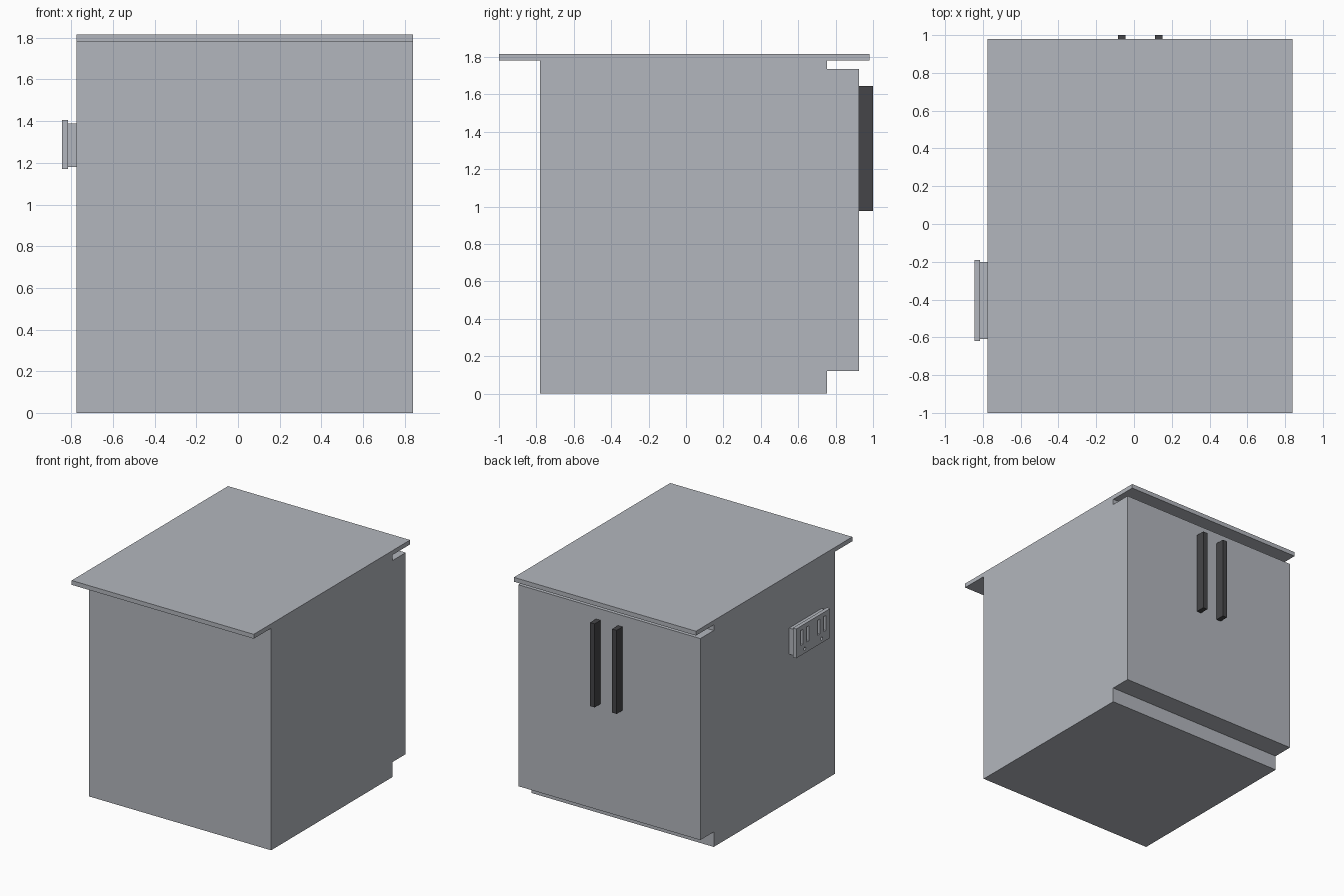
import bpy
import bmesh
from mathutils import Matrix, Vector

default = bpy.data.objects.get("Cube")
if default:
    bpy.data.objects.remove(default, do_unlink=True)


def make_material(name, colour):
    mat = bpy.data.materials.new(name)
    mat.use_nodes = True
    mat.diffuse_color = (*colour, 1)
    mat.node_tree.nodes["Principled BSDF"].inputs["Base Color"].default_value = (*colour, 1)
    return mat


grey = make_material("cool grey", (0.45, 0.47, 0.51))
dark = make_material("charcoal", (0.06, 0.06, 0.065))


def finish(name, bm, mat):
    bmesh.ops.recalc_face_normals(bm, faces=bm.faces)
    mesh = bpy.data.meshes.new(name)
    bm.to_mesh(mesh)
    bm.free()
    mesh.materials.append(mat)
    obj = bpy.data.objects.new(name, mesh)
    bpy.context.collection.objects.link(obj)
    return obj


def add_box(bm, low, high):
    low, high = Vector(low), Vector(high)
    matrix = Matrix.Translation((low + high) / 2) @ Matrix.Diagonal((*(high - low), 1))
    bmesh.ops.create_cube(bm, size=1, matrix=matrix)


def box(name, low, high, mat):
    bm = bmesh.new()
    add_box(bm, low, high)
    return finish(name, bm, mat)


LEFT, RIGHT = -0.775, 0.84

# Cabinet: side profile with toe kick and overhanging door front, extruded across
profile = [(-0.78, 0), (0.755, 0), (0.755, 0.12), (0.925, 0.12),
           (0.925, 1.735), (0.755, 1.735), (0.755, 1.78), (-0.78, 1.78)]
bm = bmesh.new()
side = bm.faces.new([bm.verts.new((LEFT, y, z)) for y, z in profile])
swept = bmesh.ops.extrude_face_region(bm, geom=[side])["geom"]
bmesh.ops.translate(bm, vec=(RIGHT - LEFT, 0, 0),
                    verts=[v for v in swept if isinstance(v, bmesh.types.BMVert)])
finish("cabinet_body", bm, grey)

# Countertop with deep overhang
box("countertop", (LEFT, -1, 1.78), (RIGHT, 0.98, 1.815), grey)

# Pair of bar handles
for name, x in (("right_handle", -0.065), ("left_handle", 0.13)):
    box(name, (x - 0.02, 0.925, 0.975), (x + 0.02, 1.0, 1.645), dark)

# Power outlet: backing box and cover plate
box("outlet_box", (-0.815, -0.61, 1.18), (LEFT, -0.20, 1.39), grey)
plate = box("outlet_plate", (-0.845, -0.62, 1.17), (-0.815, -0.19, 1.405), grey)

# Socket slots and ground holes cut through the plate
bm = bmesh.new()
for sign in (-1, 1):
    for offset in (0.07, 0.145):
        y = -0.405 + sign * offset
        add_box(bm, (-0.86, y - 0.014, 1.25), (-0.80, y + 0.014, 1.37))
    hole = Matrix.Translation((-0.83, -0.405 + sign * 0.107, 1.205)) @ Matrix.Rotation(1.5708, 4, "Y")
    bmesh.ops.create_cone(bm, cap_ends=True, segments=12, radius1=0.013,
                          radius2=0.013, depth=0.06, matrix=hole)
cutter = finish("socket_cutter", bm, grey)
cutter.hide_render = True
cutter.hide_set(True)
cut = plate.modifiers.new("sockets", "BOOLEAN")
cut.operation = "DIFFERENCE"
cut.solver = "EXACT"
cut.object = cutter
